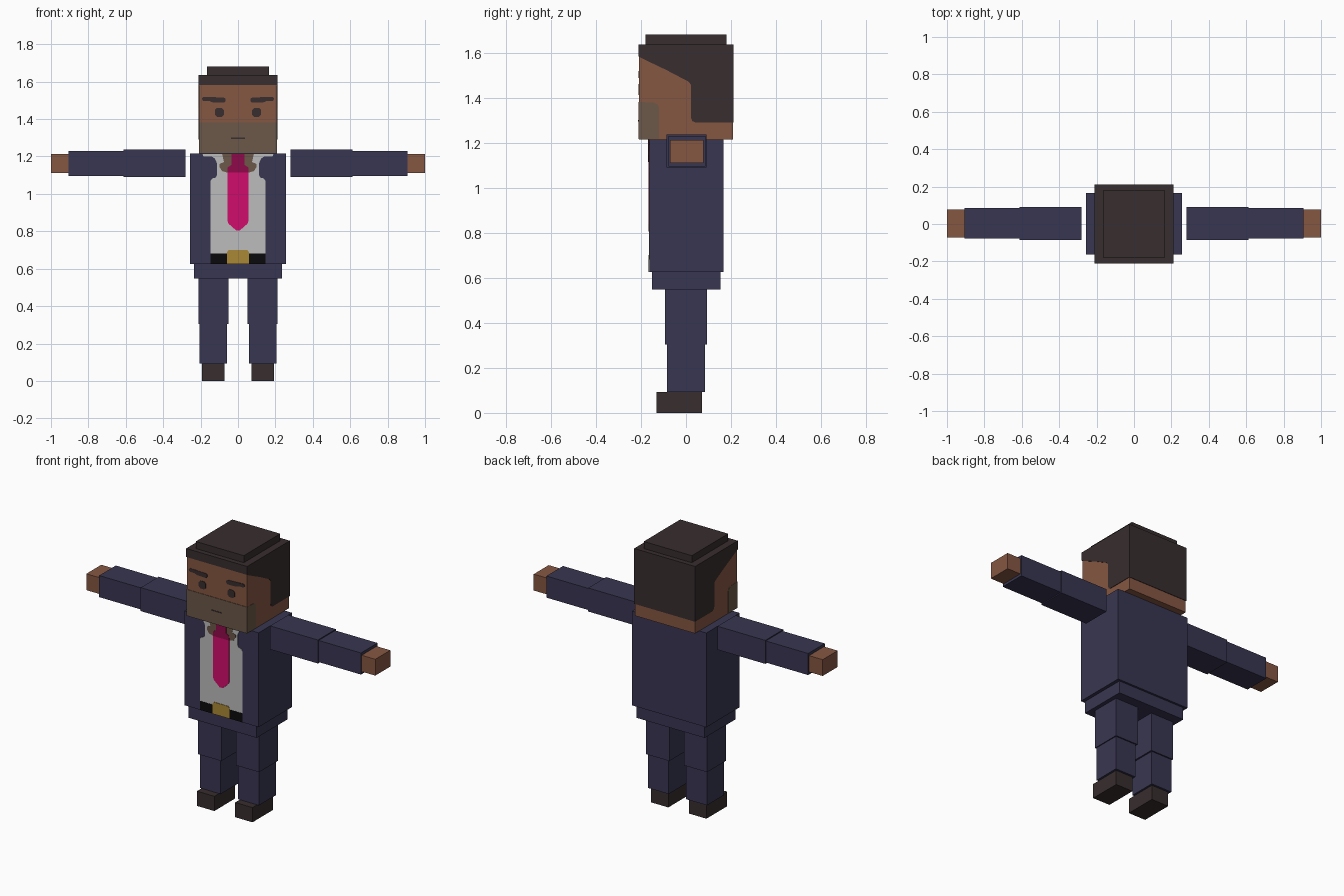
import bpy, bmesh, math
from mathutils import Vector

if "Cube" in bpy.data.objects:
    bpy.data.objects.remove(bpy.data.objects["Cube"])


def material(name, rgb):
    lin = [(c / 255 / 12.92) if c < 11 else ((c / 255 + 0.055) / 1.055) ** 2.4 for c in rgb]
    m = bpy.data.materials.new(name)
    m.diffuse_color = (*lin, 1)
    m.use_nodes = True
    m.node_tree.nodes["Principled BSDF"].inputs["Base Color"].default_value = m.diffuse_color
    return m


NAVY = material("navy cloth", (56, 54, 81))
SKIN = material("brown skin", (134, 87, 66))
HAIR = material("dark brown", (55, 45, 46))
BEARD = material("stubble", (107, 88, 72))
SHIRT = material("shirt grey", (188, 188, 188))
PINK = material("tie pink", (209, 13, 108))
WINE = material("tie knot dark pink", (143, 10, 74))
GOLD = material("buckle gold", (170, 136, 54))
BLACK = material("belt black", (10, 10, 12))


def finish(bm, name, mat):
    bmesh.ops.recalc_face_normals(bm, faces=bm.faces)
    me = bpy.data.meshes.new(name)
    bm.to_mesh(me)
    bm.free()
    me.materials.append(mat)
    ob = bpy.data.objects.new(name, me)
    bpy.context.collection.objects.link(ob)
    return ob


def prism(name, pts, axis, lo, hi, mat):
    """Extrude a 2D outline along x (points are y,z) or y (points are x,z)."""
    bm = bmesh.new()
    place = (lambda a, b: (lo, a, b)) if axis == "x" else (lambda a, b: (a, lo, b))
    face = bm.faces.new([bm.verts.new(place(a, b)) for a, b in pts])
    ext = bmesh.ops.extrude_face_region(bm, geom=[face])["geom"]
    step = Vector((hi - lo, 0, 0) if axis == "x" else (0, hi - lo, 0))
    bmesh.ops.translate(bm, vec=step, verts=[v for v in ext if isinstance(v, bmesh.types.BMVert)])
    return finish(bm, name, mat)


def box(name, x, y, z, mat):
    return prism(name, [(x[0], z[0]), (x[1], z[0]), (x[1], z[1]), (x[0], z[1])], "y", *y, mat)


def pair(name, x, y, z, mat):
    box(name + "_left", x, y, z, mat)
    box(name + "_right", (-x[1], -x[0]), y, z, mat)


def plate(name, half, front, layer, mat):
    """Thin symmetric detail on a front face, given its +x half from bottom to top."""
    pts = half + [(-x, z) for x, z in reversed(half)]
    prism(name, pts, "y", front - 0.0015 * layer, front + 0.002, mat)


# Torso and limbs
box("jacket", (-0.257, 0.257), (-0.163, 0.166), (0.625, 1.215), NAVY)
box("hips", (-0.236, 0.236), (-0.152, 0.153), (0.548, 0.625), NAVY)
pair("upper_leg", (0.05, 0.211), (-0.093, 0.093), (0.304, 0.548), NAVY)
pair("lower_leg", (0.06, 0.205), (-0.085, 0.085), (0.092, 0.304), NAVY)
pair("shoe", (0.072, 0.192), (-0.131, 0.072), (0, 0.092), HAIR)
pair("upper_arm", (0.282, 0.613), (-0.086, 0.092), (1.089, 1.236), NAVY)
pair("lower_arm", (0.613, 0.906), (-0.078, 0.086), (1.095, 1.23), NAVY)
pair("hand", (0.906, 1.0), (-0.071, 0.077), (1.111, 1.213), SKIN)

# Head, with hair and stubble as shells just proud of it
box("head", (-0.208, 0.208), (-0.208, 0.208), (1.215, 1.634), SKIN)
hair = [(-0.211, 1.583), (-0.15, 1.553), (-0.085, 1.522), (0.01, 1.472), (0.022, 1.458),
        (0.022, 1.312), (0.028, 1.296), (0.042, 1.29), (0.211, 1.29), (0.211, 1.636), (-0.211, 1.636)]
prism("hair", hair, "x", -0.211, 0.211, HAIR)
box("hair_top", (-0.166, 0.166), (-0.18, 0.18), (1.63, 1.68), HAIR)
beard = [(-0.211, 1.216), (-0.12, 1.216), (-0.12, 1.355), (-0.126, 1.37), (-0.142, 1.378), (-0.211, 1.381)]
prism("beard", beard, "x", -0.2095, 0.2095, BEARD)

# Face
brow = [(0.066, 1.497), (0.074, 1.488), (0.135, 1.489), (0.155, 1.497), (0.186, 1.497),
        (0.194, 1.508), (0.186, 1.519), (0.15, 1.518), (0.075, 1.515), (0.066, 1.508)]
cx, cz, r, b = 0.1, 1.436, 0.024, 0.013
eye = [(cx - b, cz - r), (cx + b, cz - r), (cx + r, cz - b), (cx + r, cz + b),
       (cx + b, cz + r), (cx - b, cz + r), (cx - r, cz + b), (cx - r, cz - b)]
for side, s in (("left", 1), ("right", -1)):
    prism("eyebrow_" + side, [(s * x, z) for x, z in brow], "y", -0.211, -0.206, HAIR)
    prism("eye_" + side, [(s * x, z) for x, z in eye], "y", -0.211, -0.206, HAIR)
plate("mouth", [(0.038, 1.294), (0.038, 1.301)], -0.211, 1, HAIR)

# Shirt front, collar, tie and belt
F = -0.163
plate("shirt", [(0.147, 0.626), (0.147, 1.07), (0.138, 1.082), (0.118, 1.088), (0.113, 1.1), (0.113, 1.165),
                (0.125, 1.19), (0.14, 1.199), (0.185, 1.2), (0.19, 1.214)], F, 1, SHIRT)
plate("neck_opening", [(0.05, 1.112), (0.085, 1.122), (0.1, 1.145), (0.1, 1.16),
                       (0.075, 1.17), (0.085, 1.214)], F, 2, BEARD)
plate("tie", [(0.01, 0.805), (0.05, 0.84), (0.056, 0.855), (0.056, 1.13), (0.035, 1.15)], F, 3, PINK)
plate("tie_knot", [(0.055, 1.115), (0.055, 1.142), (0.035, 1.155), (0.035, 1.214)], F, 4, WINE)
plate("belt", [(0.147, 0.626), (0.147, 0.682)], F, 2, BLACK)
plate("buckle", [(0.058, 0.626), (0.058, 0.69), (0.048, 0.701)], F, 3, GOLD)
